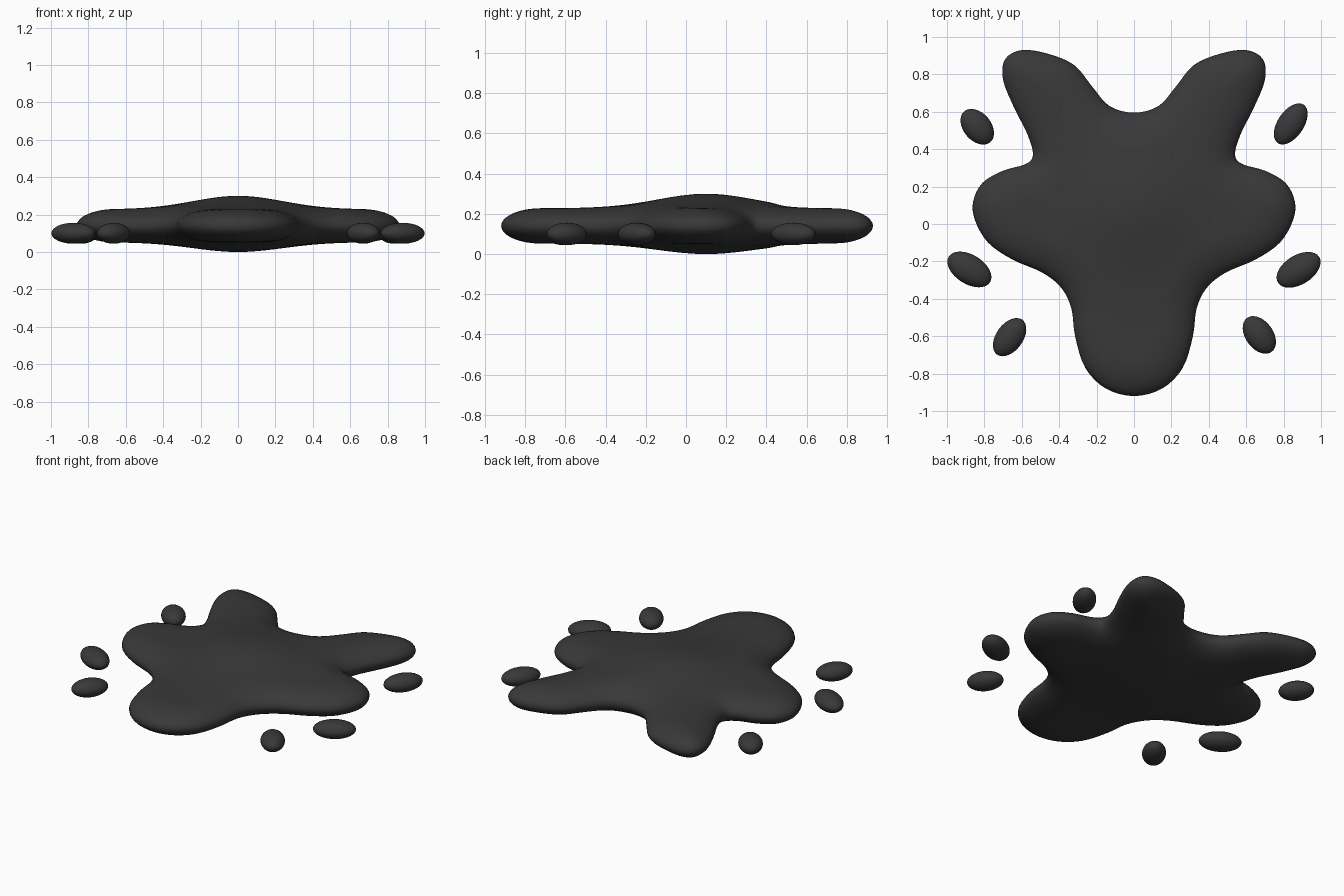
import bpy, bmesh, math
from mathutils import Vector
from mathutils.geometry import intersect_point_line

cube = bpy.data.objects.get("Cube")
if cube:
    bpy.data.objects.remove(cube, do_unlink=True)

# Single dark material
ink = bpy.data.materials.new("dark ink")
ink.use_nodes = True
colour = (0.04, 0.04, 0.04, 1)
ink.diffuse_color = colour
bsdf = ink.node_tree.nodes["Principled BSDF"]
bsdf.inputs["Base Color"].default_value = colour
bsdf.inputs["Roughness"].default_value = 0.6

# Half of the splat outline, front tip to back notch
HALF = [(0, -.92), (.15, -.88), (.26, -.77), (.315, -.6), (.335, -.45),
        (.39, -.34), (.49, -.26), (.65, -.19), (.78, -.1), (.85, .02),
        (.86, .12), (.81, .22), (.7, .285), (.58, .32), (.54, .37),
        (.57, .48), (.64, .62), (.7, .77), (.69, .88), (.6, .93),
        (.46, .91), (.32, .85), (.22, .73), (.13, .63), (0, .595)]
CENTRE = Vector((0, .1))
RIM = .2      # width of the rounded border
STEPS = 4     # curve subdivisions per outline point
RINGS = 28


def smooth_loop(points):
    """Closed Catmull-Rom curve through the points."""
    n, out = len(points), []
    for i in range(n):
        a, b, c, d = (points[(i + k) % n] for k in (-1, 0, 1, 2))
        for s in range(STEPS):
            t = s / STEPS
            out.append(.5 * (2 * b + (c - a) * t + (2 * a - 5 * b + 4 * c - d) * t ** 2
                             + (3 * b - a - 3 * c + d) * t ** 3))
    return out


def edge_distance(p, loop):
    best = 9
    for a, b in zip(loop, loop[1:] + loop[:1]):
        q, t = intersect_point_line(p, a, b)
        q = a if t < 0 else b if t > 1 else q.to_2d()
        best = min(best, (p - q).length)
    return best


def finish(name, bm):
    bmesh.ops.recalc_face_normals(bm, faces=bm.faces)
    mesh = bpy.data.meshes.new(name)
    bm.to_mesh(mesh)
    bm.free()
    mesh.materials.append(ink)
    mesh.polygons.foreach_set("use_smooth", [True] * len(mesh.polygons))
    obj = bpy.data.objects.new(name, mesh)
    bpy.context.collection.objects.link(obj)
    return obj


# Main splat: rings shrinking to the centre, domed above and below
half = [Vector(p) for p in HALF]
outline = smooth_loop(half + [Vector((-p.x, p.y)) for p in half[-2:0:-1]])
count = len(outline)
bm = bmesh.new()


def surface_pair(p, depth):
    dome = math.exp(-((p - CENTRE).length / .34) ** 2)
    t = min(depth / RIM, 1)
    thick = (.088 + .062 * dome) * math.sqrt(1 - (1 - t) ** 2)
    mid = .14 + .01 * dome
    return [bm.verts.new((p.x, p.y, mid + side * thick)) for side in (1, -1)]


rim = [bm.verts.new((p.x, p.y, .14)) for p in outline]
previous = [(v, v) for v in rim]
for ring in range(1, RINGS):
    scale = 1 - (ring / RINGS) ** 1.7
    current = []
    for p in outline:
        q = CENTRE.lerp(p, scale)
        current.append(surface_pair(q, edge_distance(q, outline)))
    for side in (0, 1):
        for i in range(count):
            j = (i + 1) % count
            bm.faces.new((previous[i][side], previous[j][side],
                          current[j][side], current[i][side]))
    previous = current
poles = surface_pair(CENTRE, 1)
for side in (0, 1):
    for i in range(count):
        bm.faces.new((previous[i][side], previous[(i + 1) % count][side], poles[side]))
finish("splat_body", bm)

# Loose droplets: name, x, y, half length, half width, turn in degrees
DROPS = [("back_right", -.838, .52, .108, .074, -50),
         ("back_left", .838, .535, .124, .07, 56),
         ("middle_right", -.88, -.243, .13, .078, -32),
         ("middle_left", .88, -.245, .13, .078, 32),
         ("front_right", -.665, -.605, .115, .072, 54),
         ("front_left", .67, -.593, .112, .074, -54)]
for name, x, y, length, width, turn in DROPS:
    bm = bmesh.new()
    bmesh.ops.create_uvsphere(bm, u_segments=32, v_segments=16, radius=1)
    drop = finish(name + "_droplet", bm)
    drop.location = (x, y, .1)
    drop.scale = (length, width, .056)
    drop.rotation_euler.z = math.radians(turn)
